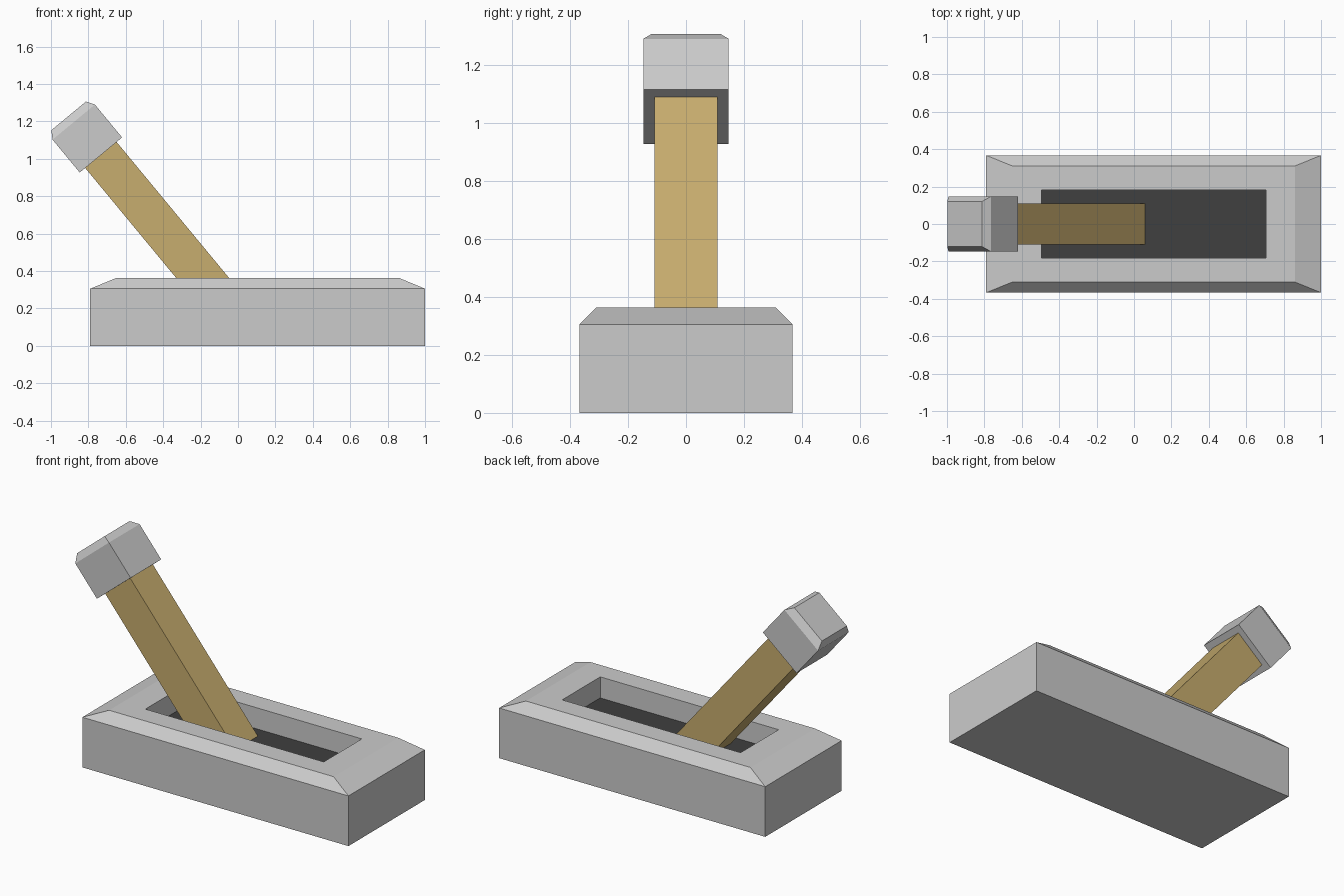
import bpy, bmesh
from math import radians, sin, cos
from mathutils import Matrix

if "Cube" in bpy.data.objects:
    bpy.data.objects.remove(bpy.data.objects["Cube"])


def material(name, rgb):
    m = bpy.data.materials.new(name)
    m.diffuse_color = (*rgb, 1)
    m.use_nodes = True
    m.node_tree.nodes["Principled BSDF"].inputs["Base Color"].default_value = m.diffuse_color
    return m


def stack(bm, rings):
    """Join rectangular rings (half_x, half_y, z) into a closed solid; returns last face."""
    loops = [[bm.verts.new((sx * hx, sy * hy, z))
              for sx, sy in ((-1, -1), (1, -1), (1, 1), (-1, 1))]
             for hx, hy, z in rings]
    bm.faces.new(loops[0][::-1])
    for a, b in zip(loops, loops[1:]):
        for i in range(4):
            j = (i + 1) % 4
            bm.faces.new((a[i], a[j], b[j], b[i]))
    return bm.faces.new(loops[-1])


def make(name, rings, matrix, mats=(), last_slot=0):
    bm = bmesh.new()
    stack(bm, rings).material_index = last_slot
    me = bpy.data.meshes.new(name)
    bm.to_mesh(me)
    bm.free()
    for m in mats:
        me.materials.append(m)
    ob = bpy.data.objects.new(name, me)
    ob.matrix_world = matrix
    bpy.context.collection.objects.link(ob)
    return ob


# Base: chamfered block whose top turns inward into a recessed slot
base_at = Matrix.Translation((0.105, 0, 0))
make("base", [(0.895, 0.367, 0), (0.895, 0.367, 0.305), (0.755, 0.31, 0.363),
              (0.6, 0.183, 0.363), (0.6, 0.183, 0.235)], base_at,
     (material("stone", (0.8, 0.8, 0.8)), material("dark_slot", (0.05, 0.05, 0.05))), 1)

# Tilted frame shared by handle and knob, origin at the knob's underside
tilt = radians(39.6)
frame = Matrix.Translation((-0.733, 0, 1.02)) @ Matrix.Rotation(-tilt, 4, 'Y')

# Handle: square wooden bar whose lower end is cut level with the slot floor
handle = make("handle", [(0.109, 0.109, -1.1), (0.109, 0.109, 0.01)], frame,
              (material("wood", (0.576, 0.419, 0.158)),))
for v in handle.data.vertices[:4]:
    p = frame @ v.co
    v.co.z += (0.23 - p.z) / cos(tilt)

# Knob: block with a chamfered top
make("knob", [(0.147, 0.147, 0), (0.147, 0.147, 0.228), (0.12, 0.12, 0.271)], frame)
